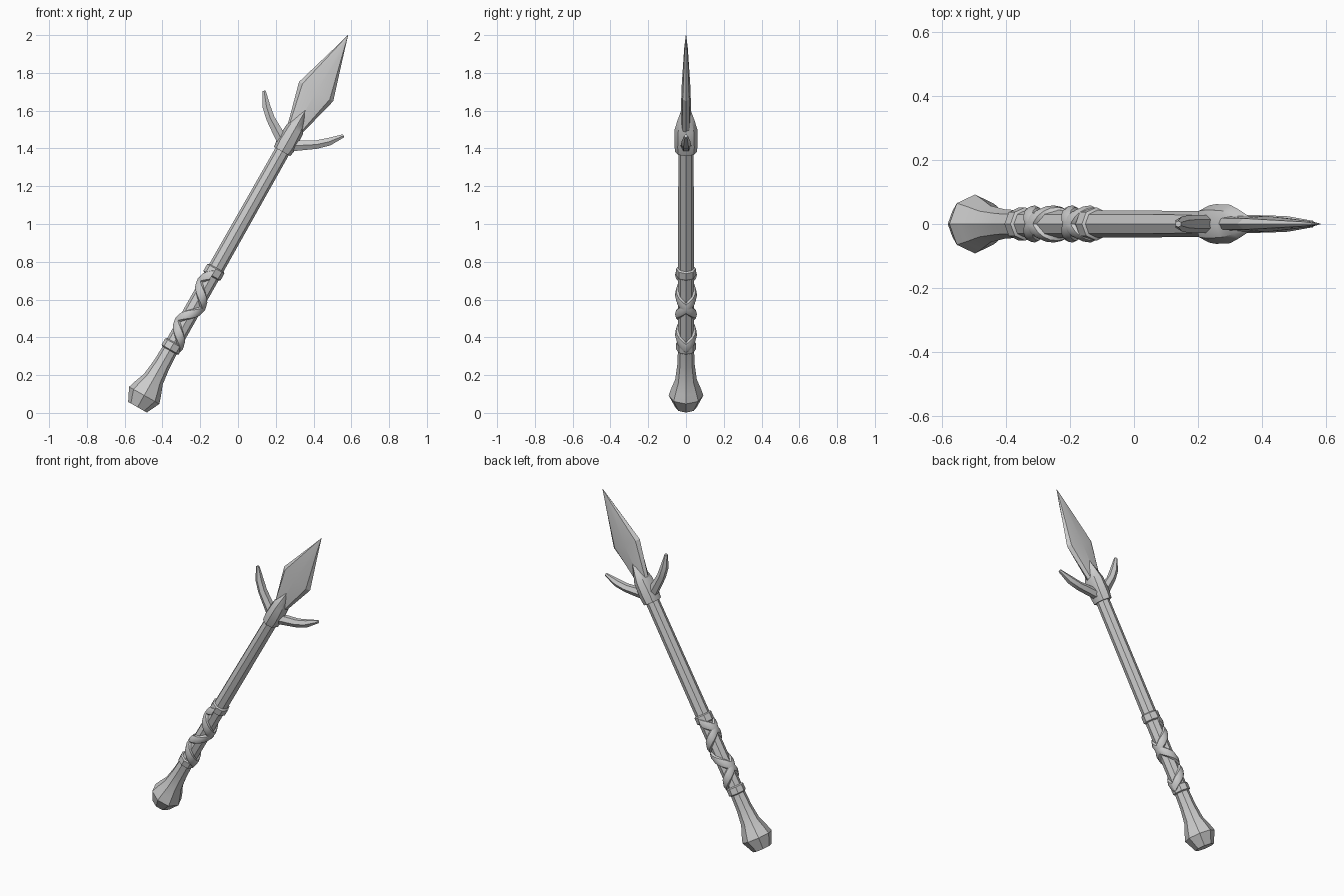
import bpy, bmesh
from math import sin, cos, pi, radians
from mathutils import Matrix, Vector

if "Cube" in bpy.data.objects:
    bpy.data.objects.remove(bpy.data.objects["Cube"])

# Local frame: z runs along the spear from the butt, x is across the blade
TILT = Matrix.Translation((-0.532, 0, 0.03)) @ Matrix.Rotation(radians(29.5), 4, 'Y')


def loft(name, rings, smooth=40):
    """Skin a list of equal-sized point rings and cap both ends."""
    bm = bmesh.new()
    vs = [[bm.verts.new(p) for p in ring] for ring in rings]
    n = len(rings[0])
    for a, b in zip(vs, vs[1:]):
        for i in range(n):
            j = (i + 1) % n
            bm.faces.new((a[i], a[j], b[j], b[i]))
    bm.faces.new(vs[0][::-1])
    bm.faces.new(vs[-1])
    bmesh.ops.remove_doubles(bm, verts=bm.verts, dist=1e-5)
    bmesh.ops.recalc_face_normals(bm, faces=bm.faces)
    me = bpy.data.meshes.new(name)
    bm.to_mesh(me)
    bm.free()
    ob = bpy.data.objects.new(name, me)
    bpy.context.collection.objects.link(ob)
    ob.matrix_world = TILT
    bpy.ops.object.select_all(action='DESELECT')
    ob.select_set(True)
    bpy.context.view_layer.objects.active = ob
    if smooth:
        bpy.ops.object.shade_smooth_by_angle(angle=radians(smooth))
    return ob


def oval(s, rx, ry, n=8):
    return [Vector((rx * cos(2 * pi * i / n), ry * sin(2 * pi * i / n), s)) for i in range(n)]


# Shaft with flared pommel
loft("shaft", [oval(s, r, r) for s, r in [
    (0, 0.057), (0.072, 0.092), (0.115, 0.078), (0.17, 0.057), (0.26, 0.046), (0.34, 0.043),
    (0.85, 0.043), (1.60, 0.040)]])

# Grip end rings
for name, a, b in [("lower_grip_ring", 0.345, 0.395), ("upper_grip_ring", 0.795, 0.848)]:
    loft(name, [oval(a, 0.044, 0.044), oval(a + 0.006, 0.052, 0.052),
                oval(b - 0.006, 0.052, 0.052), oval(b, 0.044, 0.044)])


# Crossing leather wraps
def wrap(name, hand):
    rings, steps, turns = [], 30, 1.75
    for k in range(steps + 1):
        a = hand * 2 * pi * turns * k / steps
        s = 0.385 + 0.42 * k / steps
        rings.append([Vector((r * cos(a), r * sin(a), s + d)) for r, d in
                      [(0.040, -0.034), (0.052, -0.026), (0.058, 0), (0.052, 0.026), (0.040, 0.034)]])
    loft(name, rings)


wrap("grip_wrap_right", 1)
wrap("grip_wrap_left", -1)

# Socket collar, pinched to a point over the blade
loft("socket", [oval(*p) for p in [
    (1.555, 0.050, 0.058), (1.60, 0.056, 0.062), (1.69, 0.050, 0.060),
    (1.745, 0.030, 0.045), (1.81, 0.003, 0.024)]])

# Blade: bevelled diamond with a shallow ridge
def blade_ring(s, w, h):
    f = w * 0.80
    return [Vector((x, y, s)) for x, y in [
        (w, 0), (f, 0.7 * h), (0, h), (-f, 0.7 * h), (-w, 0), (-f, -0.7 * h), (0, -h), (f, -0.7 * h)]]


loft("blade", [blade_ring(*p) for p in [
    (1.66, 0.036, 0.026), (1.92, 0.104, 0.025), (2.18, 0.025, 0.010), (2.263, 0.001, 0.001)]], 15)

# Side prongs, mirrored across the shaft
path = [(0.02, 1.60, 0.033, 0.028), (0.085, 1.642, 0.030, 0.028), (0.14, 1.677, 0.026, 0.027),
        (0.19, 1.722, 0.024, 0.024), (0.242, 1.788, 0.010, 0.010)]
for name, side in [("right_prong", 1), ("left_prong", -1)]:
    rings = []
    for k, (x, s, w, h) in enumerate(path):
        p, q = path[max(k - 1, 0)], path[min(k + 1, len(path) - 1)]
        d = Vector((q[0] - p[0], 0, q[1] - p[1])).normalized()
        nrm = Vector((-d.z, 0, d.x))
        ring = []
        for i in range(6):
            a = pi * i / 3 + pi / 2
            v = Vector((x, 0, s)) + nrm * (w * cos(a)) + Vector((0, h * sin(a), 0))
            ring.append(Vector((v.x * side, v.y, v.z)))
        rings.append(ring)
    loft(name, rings)
